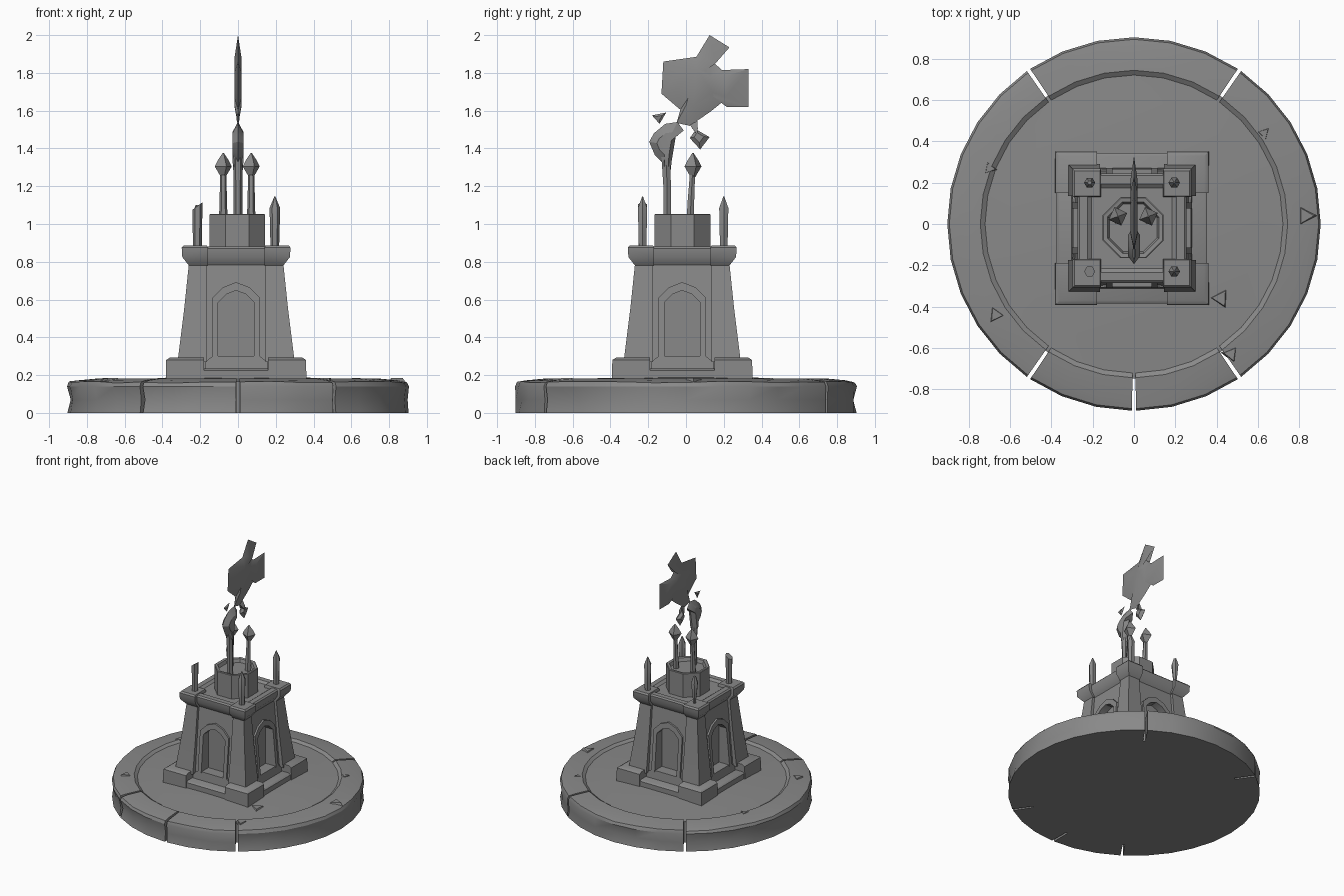
import bpy, bmesh, math, random
from math import cos, sin, radians, pi
from mathutils import Matrix, Vector

random.seed(4)
old = bpy.data.objects.get("Cube")
if old:
    bpy.data.objects.remove(old, do_unlink=True)

GREY = (0.25, 0.25, 0.25, 1)
stone = bpy.data.materials.new("stone grey")
stone.use_nodes = True
stone.diffuse_color = GREY
stone.node_tree.nodes["Principled BSDF"].inputs["Base Color"].default_value = GREY

CX, CY = -0.01, -0.02  # tower centre


def loft(name, rings, angle=35, matrix=None):
    """Skin a closed solid through rings of equal point count."""
    bm = bmesh.new()
    loops = [[bm.verts.new(p) for p in ring] for ring in rings]
    n = len(loops[0])
    for a, b in zip(loops, loops[1:]):
        for i in range(n):
            j = (i + 1) % n
            bm.faces.new((a[i], a[j], b[j], b[i]))
    bm.faces.new(loops[0][::-1])
    bm.faces.new(loops[-1])
    if matrix:
        bm.transform(matrix)
    bmesh.ops.recalc_face_normals(bm, faces=bm.faces)
    mesh = bpy.data.meshes.new(name)
    bm.to_mesh(mesh)
    bm.free()
    mesh.materials.append(stone)
    mesh.shade_smooth()
    mesh.set_sharp_from_angle(angle=radians(angle))
    obj = bpy.data.objects.new(name, mesh)
    bpy.context.collection.objects.link(obj)
    return obj


def circle(x, y, z, r, n=8, turn=0.0, tilt=0.0):
    return [(x + r * cos(turn + 2 * pi * i / n), y + r * sin(turn + 2 * pi * i / n),
             z + tilt * cos(turn + 2 * pi * i / n)) for i in range(n)]


def rect(x0, x1, y0, y1, z):
    return [(x0, y0, z), (x1, y0, z), (x1, y1, z), (x0, y1, z)]


def square(h, z):
    return rect(CX - h, CX + h, CY - h, CY + h, z)


def lens(name, outline, centre, thick, inner):
    """Thin faceted blade in the y-z plane, thickest in the middle."""
    cy, cz = centre

    def ring(x, s):
        return [(x, cy + (y - cy) * s, cz + (z - cz) * s) for y, z in outline]
    loft(name, [ring(-thick, inner), ring(0, 1), ring(thick, inner)], 30)


# Round paved base with a split stone rim
loft("paving", [circle(0, 0, 0, 0.75, 32), circle(0, 0, 0.165, 0.75, 32),
                circle(0, 0, 0.172, 0.6, 32), circle(0, 0, 0.187, 0.37, 32)])
seams = [55.6, 124.4, 235.6, 270, 304.4, 415.6]
for k, (a0, a1) in enumerate(zip(seams, seams[1:])):
    steps = max(3, round((a1 - a0) / 11))
    rings = []
    for i in range(steps + 1):
        a = radians(a0 + 0.6 + (a1 - a0 - 1.2) * i / steps)
        chip = random.uniform(0, 0.022)
        drop = random.uniform(0, 0.012)
        prof = [(0.72, 0), (0.903, 0), (0.905 - chip, 0.07), (0.905, 0.14),
                (0.895, 0.168 - drop), (0.85, 0.172), (0.745, 0.182), (0.72, 0.165)]
        rings.append([(r * cos(a), r * sin(a), z) for r, z in prof])
    loft(f"rim_stone_{k + 1}", rings, 30)

# Loose chips lying on the paving and rim
for k, (x, y, s) in enumerate([(0.83, 0.04, 0.06), (0.42, -0.36, 0.06), (-0.67, -0.44, 0.05),
                               (0.47, -0.63, 0.05), (-0.7, 0.27, 0.04), (0.63, 0.44, 0.04)]):
    loft(f"chip_{k + 1}", [circle(x, y, 0.16, s, 3, k), circle(x, y, 0.184, s * 0.7, 3, k)])

# Stepped plinth and inner core
loft("low_step", [square(0.365, 0.15), square(0.365, 0.225), square(0.35, 0.235)])
loft("core", [square(0.2, 0.2), square(0.2, 0.86)])

# Corner parts: plinth block, tapering pier and flared cap
for sx in (-1, 1):
    for sy in (-1, 1):
        def corner(inner, outer, z):
            return [(CX + sx * u, CY + sy * v, z) for u, v in
                    ((inner, inner), (outer, inner), (outer, outer), (inner, outer))]
        tag = ("back" if sy > 0 else "front") + ("_left" if sx > 0 else "_right")
        loft(tag + "_plinth_block", [corner(0.17, 0.373, 0.15), corner(0.17, 0.37, 0.28),
                                     corner(0.17, 0.35, 0.293)])
        loft(tag + "_pier", [corner(0.155, 0.31, 0.27), corner(0.155, 0.275, 0.55),
                             corner(0.155, 0.25, 0.79)])
        loft(tag + "_cap", [corner(0.15, 0.25, 0.78), corner(0.15, 0.285, 0.825),
                            corner(0.15, 0.288, 0.875), corner(0.155, 0.278, 0.887)])

# Arched niche on each side, drawn facing -y and turned about the tower
def wall_face(z, extra=0.0):
    return -(0.285 - 0.06 * (z - 0.2) / 0.65) - extra


def relief(name, outline, extra, matrix):
    loft(name, [[(x, wall_face(z, extra), z) for x, z in outline],
                [(x, -0.19, z) for x, z in outline]], 30, matrix)


panel = [(0.165, 0.2), (0.1, 0.2), (0.1, 0.59), (0.055, 0.635), (0, 0.655), (0, 0.84), (0.165, 0.84)]
frame = [(0.125, 0.29), (0.095, 0.29), (0.095, 0.585), (0.052, 0.628), (0, 0.648),
         (0, 0.692), (0.07, 0.665), (0.125, 0.61)]
sill = [(-0.165, 0.2), (0.165, 0.2), (0.165, 0.27), (0.125, 0.3), (-0.125, 0.3), (-0.165, 0.27)]
for q, side in enumerate(("front", "left", "back", "right")):
    turn = Matrix.Translation((CX, CY, 0)) @ Matrix.Rotation(q * pi / 2, 4, "Z")
    for s, half in ((1, "a"), (-1, "b")):
        relief(f"{side}_wall_{half}", [(s * x, z) for x, z in panel], 0, turn)
        relief(f"{side}_arch_{half}", [(s * x, z) for x, z in frame], 0.014, turn)
    relief(side + "_sill", sill, 0.01, turn)

# Cornice between the corner caps, with a shallow sunken deck
loft("cornice", [square(0.23, 0.78), square(0.262, 0.825), square(0.265, 0.87), square(0.255, 0.88),
                 square(0.215, 0.88), square(0.195, 0.865)])

# Octagonal drum with a dished top
OCT = pi / 8
loft("drum", [circle(-0.004, -0.018, z, r, 8, OCT) for z, r in
              ((0.85, 0.16), (1.05, 0.16), (1.053, 0.155), (1.05, 0.135), (1.025, 0.125))])

# Spikes on the corners; the two on the right side are broken
spikes = [("front_left", 0.195, -0.23), ("back_left", 0.195, 0.2)]
for name, x, y in spikes:
    loft(name + "_spike", [circle(x, y, z, r, 6) for z, r in
                           ((0.86, 0.022), (0.95, 0.025), (1.085, 0.028), (1.145, 0.003))])
loft("front_right_spike", [circle(-0.215, -0.23, 0.86, 0.023, 6), circle(-0.215, -0.23, 0.98, 0.025, 6),
                           circle(-0.215, -0.23, 1.095, 0.027, 6, 0, 0.02)])
loft("back_right_spike", [circle(-0.215, 0.2, z, r, 6) for z, r in
                          ((0.86, 0.006), (0.96, 0.018), (1.05, 0.027), (1.1, 0.01))])

# Two short torches with diamond heads
for name, x in (("left_torch", 0.07), ("right_torch", -0.078)):
    loft(name, [circle(x, y, z, r, 6) for y, z, r in
                ((0.022, 1.0, 0.023), (0.026, 1.12, 0.02), (0.034, 1.26, 0.016))])
    loft(name + "_head", [circle(x, 0.037, z, r, 4, 0.35) for z, r in
                          ((1.25, 0.014), (1.305, 0.048), (1.335, 0.032), (1.375, 0.004))], 30)

# Tall staff with a clenched top
loft("staff", [circle(0, y, z, r, 6) for y, z, r in
               ((-0.1, 1.0, 0.023), (-0.1, 1.2, 0.023), (-0.105, 1.32, 0.026), (-0.11, 1.4, 0.03))])
lens("staff_top", [(-0.195, 1.435), (-0.17, 1.48), (-0.11, 1.53), (-0.045, 1.54), (-0.012, 1.495),
                   (-0.055, 1.46), (-0.075, 1.34), (-0.085, 1.25), (-0.12, 1.25), (-0.12, 1.32),
                   (-0.165, 1.365)], (-0.105, 1.42), 0.03, 0.55)

# Torn banner and its fragments
lens("banner", [(-0.12, 1.86), (0.055, 1.885), (0.125, 2.0), (0.23, 1.935), (0.13, 1.87), (0.19, 1.815),
                (0.33, 1.82), (0.33, 1.62), (0.215, 1.62), (0.21, 1.66), (0.13, 1.595), (0.02, 1.52),
                (-0.05, 1.535), (-0.03, 1.605), (-0.13, 1.69)], (0.06, 1.74), 0.018, 0.55)
lens("lower_fragment", [(0.02, 1.525), (0.06, 1.545), (0.055, 1.5), (0.125, 1.46), (0.075, 1.395),
                        (0.02, 1.455), (0.045, 1.49)], (0.065, 1.465), 0.018, 0.5)
lens("small_fragment", [(-0.18, 1.575), (-0.105, 1.59), (-0.14, 1.53)], (-0.14, 1.565), 0.008, 0.4)
